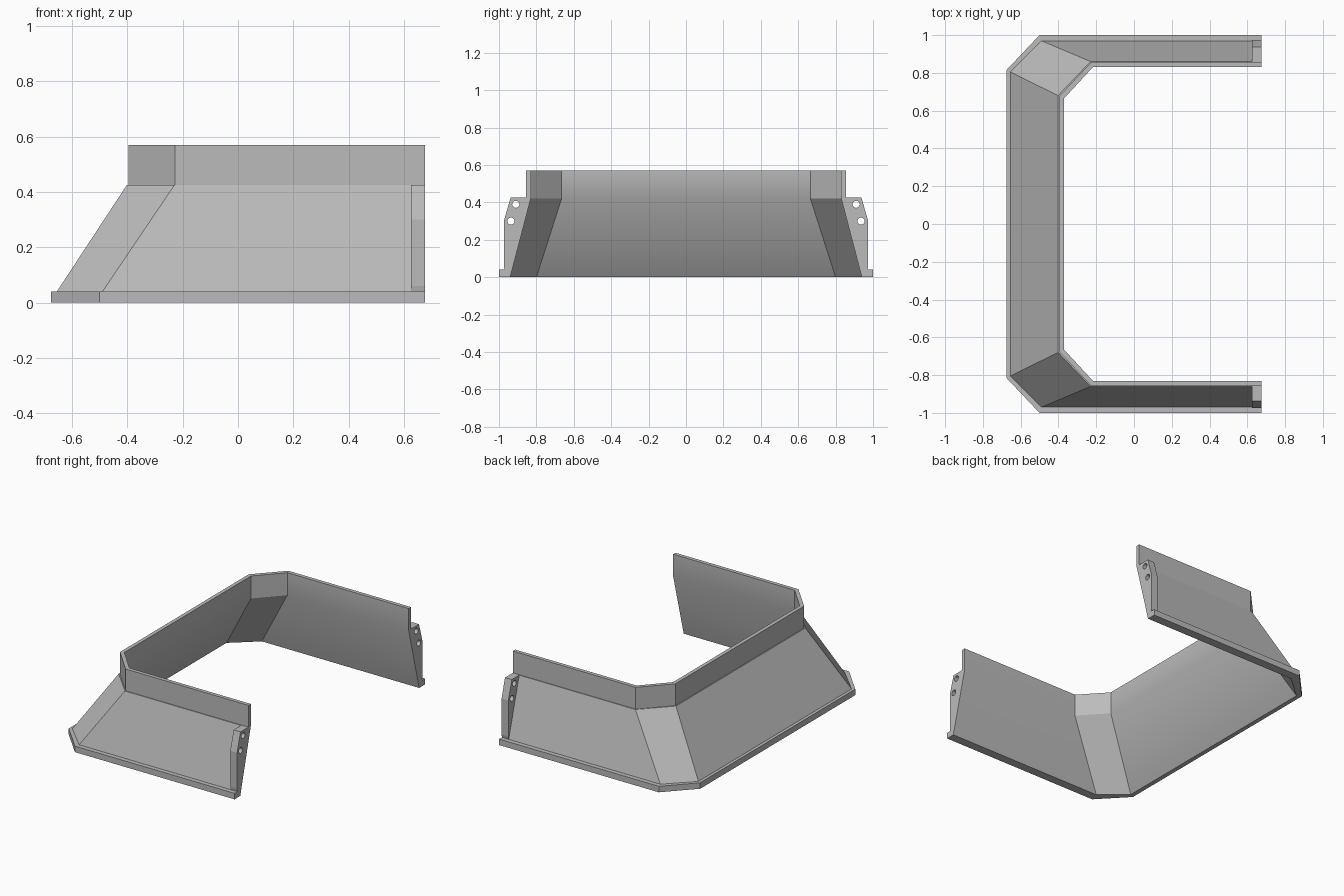
import bpy, bmesh
from math import cos, sin, tau

cube = bpy.data.objects.get("Cube")
if cube:
    bpy.data.objects.remove(cube)

GREY = (0.5, 0.5, 0.5, 1)
END_X = 0.675
mat = bpy.data.materials.new("plain grey")
mat.use_nodes = True
mat.diffuse_color = GREY
mat.node_tree.nodes["Principled BSDF"].inputs["Base Color"].default_value = GREY


def finish(bm, name):
    bmesh.ops.recalc_face_normals(bm, faces=bm.faces[:])
    mesh = bpy.data.meshes.new(name)
    bm.to_mesh(mesh)
    bm.free()
    mesh.materials.append(mat)
    obj = bpy.data.objects.new(name, mesh)
    bpy.context.collection.objects.link(obj)
    return obj


# Wall section: height, nose x, side y, corner (x on side, y on nose)
section = [
    (0.0, -0.675, 1.0, -0.5, 0.815),        # base lip
    (0.04, -0.675, 1.0, -0.5, 0.815),
    (0.04, -0.655, 0.97, -0.49, 0.805),     # outer slope
    (0.425, -0.402, 0.86, -0.23, 0.68),
    (0.425, -0.395, 0.855, -0.228, 0.677),  # upright rim
    (0.57, -0.395, 0.855, -0.228, 0.677),
    (0.57, -0.37, 0.83, -0.218, 0.665),     # inner side
    (0.42, -0.37, 0.83, -0.218, 0.665),
    (0.0, -0.645, 0.94, -0.483, 0.80),
]
BEND = 7

bm = bmesh.new()
rails = []
for z, nose, side, cx, cy in section:
    half = [(END_X, side), (cx, side), (nose, cy)]
    path = [(x, -y) for x, y in half] + half[::-1]
    rails.append([bm.verts.new((x, y, z)) for x, y in path])
for i, a in enumerate(rails):
    b = rails[(i + 1) % len(rails)]
    for k in range(len(a) - 1):
        bm.faces.new((a[k], a[k + 1], b[k + 1], b[k]))
for end in (0, -1):
    bm.faces.new([r[end] for r in rails])
# Only the inner bend of the three long panels is soft
for f in bm.faces:
    f.smooth = True
for e in bm.edges:
    e.smooth = False
for k in (0, 2, 4):
    bm.edges.get((rails[BEND][k], rails[BEND][k + 1])).smooth = True
finish(bm, "skirt_wall")


# Drilled mounting flange at each open end
def flange(name, sign):
    bm = bmesh.new()
    outline = [(0.97, 0.04), (0.974, 0.06), (0.974, 0.30),
               (0.938, 0.425), (0.86, 0.425)]
    loops = [outline]
    for cy, cz in ((0.91, 0.39), (0.936, 0.30)):
        loops.append([(cy + 0.019 * cos(tau * i / 24), cz + 0.019 * sin(tau * i / 24))
                      for i in range(24)])
    edges = []
    for loop in loops:
        vs = [bm.verts.new((END_X, sign * y, z)) for y, z in loop]
        edges += [bm.edges.new((v, vs[i - 1])) for i, v in enumerate(vs)]
    bmesh.ops.triangle_fill(bm, edges=edges, use_beauty=True, normal=(1, 0, 0))
    out = bmesh.ops.extrude_face_region(bm, geom=bm.faces[:], use_keep_orig=True)
    moved = [g for g in out["geom"] if isinstance(g, bmesh.types.BMVert)]
    bmesh.ops.translate(bm, verts=moved, vec=(-0.05, 0, 0))
    finish(bm, name)


flange("right_flange", -1)
flange("left_flange", 1)
